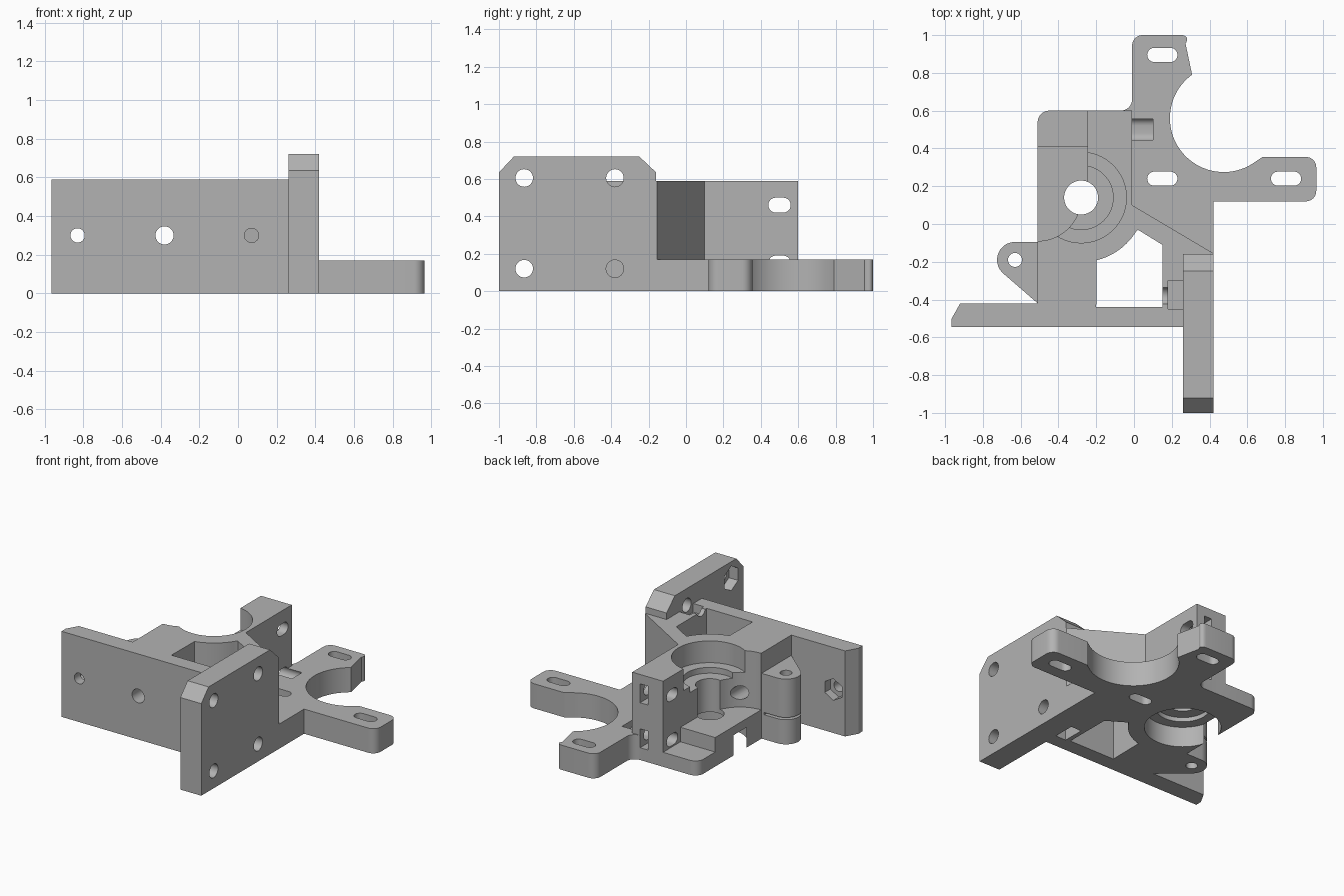
import bpy, bmesh, math
from mathutils import Vector

cube = bpy.data.objects.get("Cube")
if cube:
    bpy.data.objects.remove(cube, do_unlink=True)

grey = bpy.data.materials.new("plain_grey")
grey.use_nodes = True
grey.diffuse_color = (0.45, 0.45, 0.45, 1)
grey.node_tree.nodes["Principled BSDF"].inputs["Base Color"].default_value = (0.45, 0.45, 0.45, 1)

AXES = {"x": lambda u, v, w: (w, u, v),
        "y": lambda u, v, w: (u, w, v),
        "z": lambda u, v, w: (u, v, w)}


def prism(name, pts, lo, hi, axis="z"):
    """Extrude an outline along an axis."""
    bm = bmesh.new()
    put = AXES[axis]
    low = bm.faces.new([bm.verts.new(put(p[0], p[1], lo)) for p in pts])
    top = bmesh.ops.extrude_face_region(bm, geom=[low])["geom"]
    shift = Vector(put(0, 0, hi - lo))
    bmesh.ops.translate(bm, vec=shift, verts=[e for e in top if isinstance(e, bmesh.types.BMVert)])
    bmesh.ops.recalc_face_normals(bm, faces=bm.faces)
    mesh = bpy.data.meshes.new(name)
    bm.to_mesh(mesh)
    bm.free()
    mesh.materials.append(grey)
    ob = bpy.data.objects.new(name, mesh)
    bpy.context.collection.objects.link(ob)
    return ob


def arc(u, v, r, start, end, n=24):
    """Points along an arc, angles in degrees."""
    angles = [math.radians(start + (end - start) * i / n) for i in range(n + 1)]
    return [(u + r * math.cos(a), v + r * math.sin(a)) for a in angles]


def circle(u, v, r, n=48, turn=0):
    return arc(u, v, r, turn, turn + 360, n)[:-1]


def rect(u0, u1, v0, v1):
    return [(u0, v0), (u1, v0), (u1, v1), (u0, v1)]


def slot(u, v, length, width):
    r, d = width / 2, (length - width) / 2
    return arc(u + d, v, r, -90, 90, 12) + arc(u - d, v, r, 90, 270, 12)


def rounded(pts):
    """Outline whose points may carry a corner radius as third value."""
    out = []
    for i, p in enumerate(pts):
        if len(p) == 2:
            out.append(p)
            continue
        c = Vector(p[:2])
        a = c + (Vector(pts[i - 1][:2]) - c).normalized() * p[2]
        b = c + (Vector(pts[(i + 1) % len(pts)][:2]) - c).normalized() * p[2]
        w = math.sqrt(0.5)
        for k in range(9):
            t = k / 8
            f, g, h = (1 - t) ** 2, 2 * w * t * (1 - t), t * t
            out.append(tuple((a * f + c * g + b * h) / (f + g + h)))
    return out


def combine(target, other, operation):
    mod = target.modifiers.new(operation.lower(), "BOOLEAN")
    mod.operation, mod.solver, mod.object = operation, "EXACT", other
    bpy.context.view_layer.objects.active = target
    bpy.ops.object.modifier_apply(modifier=mod.name)
    bpy.data.objects.remove(other, do_unlink=True)


H, BASE, FLOOR, STEP = 0.59, 0.17, 0.2, 0.1
BX, BY = -0.28, 0.14            # shaft centre

# Tall bearing block with its diagonal brace
body = prism("bracket_body", rounded([
    (-0.51, -0.45), (0.42, -0.45), (0.42, -0.155), (-0.01, 0.1),
    (-0.01, 0.6), (-0.51, 0.6, 0.06)]), 0, H)

# Motor plate with two arms around a round clearance
motor_plate = prism("motor_plate", rounded([
    (-0.2, 0.3), (-0.2, 0.6), (-0.01, 0.6, 0.06), (-0.01, 1, 0.055), (0.305, 1, 0.055)])
    + arc(0.475, 0.56, 0.285, 126, 307, 40)
    + rounded([(0.68, 0.355), (0.965, 0.355, 0.055), (0.965, 0.12, 0.055),
               (0.42, 0.12), (0.42, -0.3), (0.3, -0.3), (-0.15, 0)])[0:], 0, BASE)

# Front mounting wall, side wall and hinge lug
front_wall = prism("front_wall", [
    (-0.965, -0.545), (0.3, -0.545), (0.3, -0.42), (-0.92, -0.42), (-0.965, -0.5)], 0, H)
side_wall = prism("side_wall", [
    (-1, 0), (-0.16, 0), (-0.16, 0.635), (-0.25, 0.72), (-0.92, 0.72), (-1, 0.635)], 0.26, 0.42, "x")
hinge_lug = prism("hinge_lug", [(-0.45, -0.47), (-0.45, -0.095)]
                  + arc(-0.63, -0.19, 0.095, 90, 228, 20) + [(-0.51, -0.42)], 0, 0.45)
for part in (motor_plate, front_wall, side_wall, hinge_lug):
    combine(body, part, "UNION")

# Cuts: outline, from, to, axis
cuts = [
    # window through the block
    ([(-0.2, -0.44), (0.15, -0.44), (0.15, -0.11), (0.02, -0.03)]
     + arc(BX, BY, 0.342, -32, -76, 16), -0.1, 1, "z"),
    # open idler bay with a stepped floor
    (rect(-0.7, -0.245, BY, 0.42), FLOOR, 1, "z"),
    (rect(-0.7, -0.245, 0.41, 0.7), STEP, 1, "z"),
    (circle(-0.51, BY, 0.23, 64), FLOOR, 1, "z"),
    # shaft bore and bearing seats
    (circle(BX, BY, 0.09), -0.1, 1, "z"),
    (circle(BX, BY, 0.24, 64), H - 0.15, 1, "z"),
    (circle(BX, BY, 0.17), H - 0.19, 1, "z"),
    (circle(BX, BY, 0.24, 64), -0.1, 0.14, "z"),
    (circle(BX, BY, 0.17), -0.1, 0.17, "z"),
    # hinge pin and the thin gap in the lug
    (circle(-0.63, -0.19, 0.037, 32), -0.1, 1, "z"),
    (rect(-0.75, -0.53, -0.4, -0.05), 0.17, 0.185, "z"),
    # front wall holes and nut trap
    (circle(-0.83, 0.3, 0.037, 32), -0.7, -0.3, "y"),
    (circle(-0.38, 0.3, 0.047, 32), -0.7, 0.1, "y"),
    (circle(0.07, 0.3, 0.037, 32), -0.7, -0.3, "y"),
    (circle(-0.83, 0.3, 0.075, 6, 30), -0.48, -0.4, "y"),
    # pockets for the inner nuts of the side wall
    (rect(0.18, 0.26, -0.45, -0.3), 0.53, 0.8, "z"),
    (rect(0.18, 0.26, -0.45, -0.3), -0.1, 0.19, "z"),
]
# Motor slots
for u, v in ((0.15, 0.895), (0.15, 0.24), (0.805, 0.24)):
    cuts.append((slot(u, v, 0.16, 0.075), -0.1, 0.3, "z"))
# Side wall holes with nut traps on the outer pair
for z in (0.12, 0.605):
    cuts.append((circle(-0.865, z, 0.047, 32), 0.2, 0.5, "x"))
    cuts.append((circle(-0.38, z, 0.047, 32), 0.1, 0.5, "x"))
    cuts.append((circle(-0.865, z, 0.085, 6, 30), 0.2, 0.33, "x"))
# Tension screw slots and their nut slits in the rear post
for z in (0.15, 0.46):
    cuts.append((slot(0.5, z, 0.12, 0.08), -0.4, 0.1, "x"))
    cuts.append((rect(-0.13, -0.07, z - 0.065, z + 0.065), 0.43, 0.7, "y"))

for outline, lo, hi, axis in cuts:
    cutter = prism("cutter", outline, lo, hi, axis)
    cutter.hide_render = True
    combine(body, cutter, "DIFFERENCE")

body.select_set(True)
bpy.context.view_layer.objects.active = body
bpy.ops.object.shade_smooth_by_angle(angle=math.radians(25))
